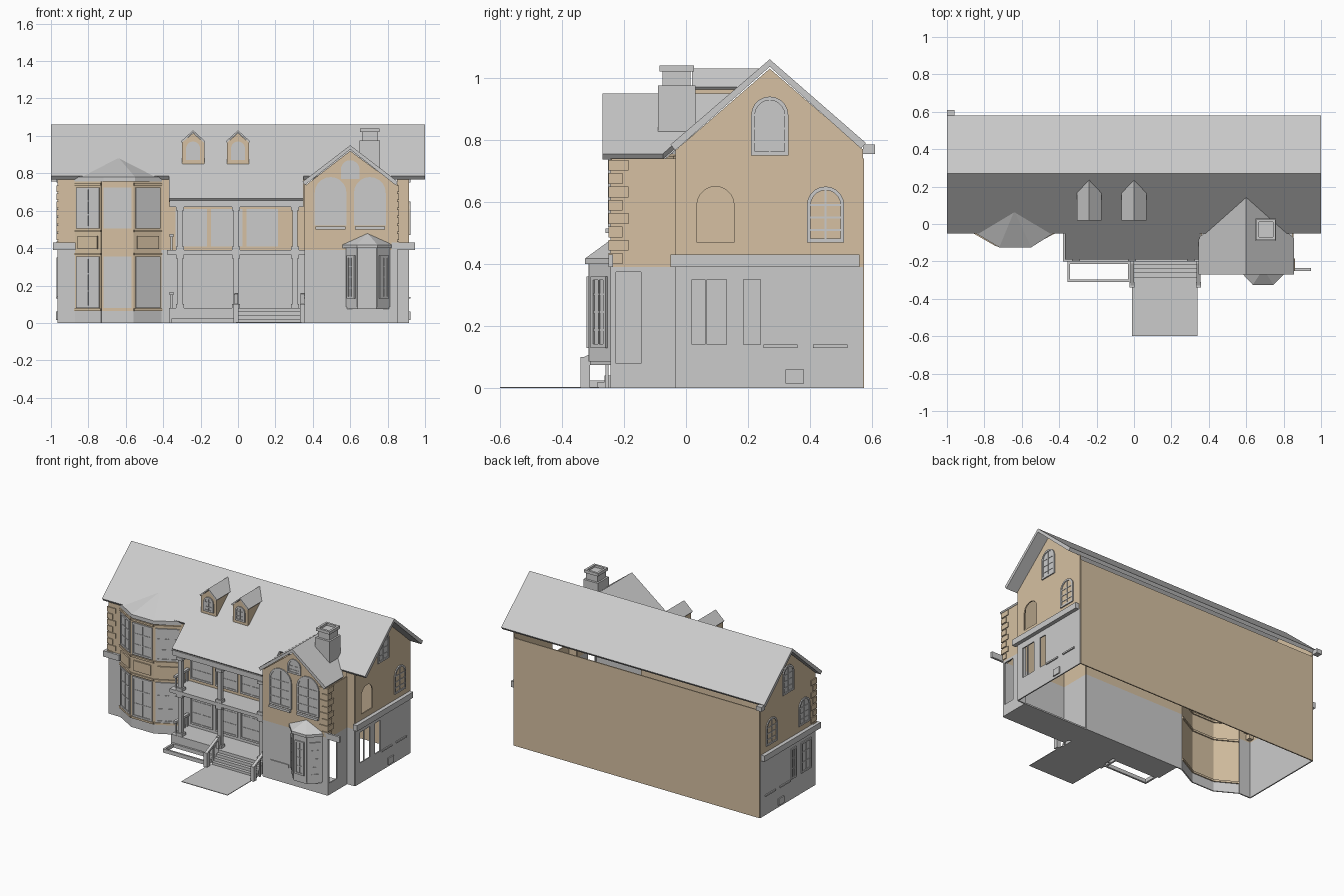
import bpy, bmesh, math
from mathutils import Matrix, Vector

if "Cube" in bpy.data.objects:
    bpy.data.objects.remove(bpy.data.objects["Cube"])


def material(name, rgb):
    m = bpy.data.materials.new(name)
    m.use_nodes = True
    m.diffuse_color = (*rgb, 1)
    m.node_tree.nodes["Principled BSDF"].inputs["Base Color"].default_value = (*rgb, 1)
    return m


GREY = material("pale grey", (0.6, 0.6, 0.6))
TAN = material("tan stone", (0.67, 0.53, 0.36))


def finish(name, bm, mat, thick=0, offset=0):
    me = bpy.data.meshes.new(name)
    bm.to_mesh(me)
    bm.free()
    me.materials.append(mat)
    ob = bpy.data.objects.new(name, me)
    bpy.context.scene.collection.objects.link(ob)
    if thick:
        mod = ob.modifiers.new("thickness", "SOLIDIFY")
        mod.thickness, mod.offset = thick, offset
    return ob


def box(name, x, y, z, mat=GREY):
    bm = bmesh.new()
    bmesh.ops.create_cube(bm, size=1)
    for v in bm.verts:
        v.co = [(a + b) / 2 + c * (b - a) for (a, b), c in zip((x, y, z), v.co)]
    return finish(name, bm, mat)


def sheet(name, verts, faces, mat=GREY, thick=0, offset=-1):
    bm = bmesh.new()
    vs = [bm.verts.new(v) for v in verts]
    for f in faces:
        bm.faces.new([vs[i] for i in f])
    bmesh.ops.recalc_face_normals(bm, faces=bm.faces)
    if thick and sum(f.normal.z for f in bm.faces) < 0:
        bmesh.ops.reverse_faces(bm, faces=bm.faces)
    return finish(name, bm, mat, thick, offset)


def slab(name, place, outline, mat=GREY, holes=(), thick=0.008, out=0):
    """Upright plate: place is (origin, direction), points are (along, height)."""
    (ox, oy), (dx, dy) = place
    bm = bmesh.new()
    for loop in (outline, *holes):
        vs = [bm.verts.new((u, v, out)) for u, v in loop]
        for i, v in enumerate(vs):
            bm.edges.new((vs[i - 1], v))
    bmesh.ops.triangle_fill(bm, use_beauty=True, edges=bm.edges[:], normal=(0, 0, 1))
    bm.normal_update()
    for f in bm.faces:
        if f.normal.z < 0:
            f.normal_flip()
    frame = Matrix(((dx, 0, dy, ox), (dy, 0, -dx, oy), (0, 1, 0, 0), (0, 0, 0, 1)))
    bm.transform(frame)
    return finish(name, bm, mat, thick)


def rect(u0, u1, z0, z1):
    return [(u0, z0), (u1, z0), (u1, z1), (u0, z1)]


def arch(u, w, z0, z1):
    r = w / 2
    return [(u - r, z0), (u + r, z0)] + [
        (u + r * math.cos(i * math.pi / 10), z1 - r + r * math.sin(i * math.pi / 10)) for i in range(11)]


def window(name, place, u, w, z0, z1, arched=False, pane=GREY, rows=3):
    shape = arch if arched else lambda c, s, a, b: rect(c - s / 2, c + s / 2, a, b)
    e = 0.012
    if pane:
        slab(name + "_pane", place, shape(u, w, z0, z1), pane, thick=0.003, out=0.005)
    slab(name + "_frame", place, shape(u, w, z0, z1), GREY, [shape(u, w - 2 * e, z0 + e, z1 - e)], 0.009, 0.007)
    slab(name + "_mullion", place, rect(u - 0.003, u + 0.003, z0, z1 - e), thick=0.008, out=0.006)
    top = z1 - w / 2 if arched else z1
    for i in range(1, rows + arched):
        z = z0 + (top - z0) * i / rows
        slab(name + "_bar", place, rect(u - w / 2 + e, u + w / 2 - e, z - 0.003, z + 0.003), thick=0.007, out=0.006)


def wall(name, place, u0, u1, top, mid=0.39, holes=()):
    slab("lower_" + name, place, rect(u0, u1, 0, mid), GREY, holes)
    slab("upper_" + name, place, rect(u0, u1, mid, top), TAN)


def slope_y(z):
    return 0.27 - (1.06 - z) / 0.86


def slope_z(y):
    return 1.06 - (0.27 - y) * 0.86


def gable_roof(name, x, half, y0, ze, zr, thick):
    verts = [(x - half, y0, ze), (x, y0, zr), (x + half, y0, ze),
             (x - half, slope_y(ze) + 0.01, ze), (x, slope_y(zr), zr), (x + half, slope_y(ze) + 0.01, ze)]
    sheet(name, verts, [(0, 1, 4, 3), (1, 2, 5, 4)], GREY, thick)


def hip_roof(name, eave, z0, z1, apex):
    n = len(eave)
    verts = [(*p, z) for z in (z0, z1) for p in eave] + [apex]
    faces = [tuple(range(n))] + [(i, (i + 1) % n, n + (i + 1) % n, n + i) for i in range(n)]
    sheet(name, verts, faces + [(n + i, n + (i + 1) % n, 2 * n) for i in range(n)])


def segments(pts):
    for a, b in zip(pts, pts[1:]):
        d = Vector(b) - Vector(a)
        yield (a, tuple(d.normalized())), d.length


# Main roof, with the front slope running down over the porch
front = [(-1, -0.05), (-0.37, -0.05), (-0.37, -0.19), (0.35, -0.19), (0.35, -0.05), (1, -0.05), (1, 0.27), (-1, 0.27)]
verts = [(x, y, slope_z(y)) for x, y in front] + [(1, 0.58, 0.79), (-1, 0.58, 0.79)]
sheet("main_roof", verts, [tuple(range(8)), (7, 6, 8, 9)], GREY, 0.024)
box("rear_eave_end", (-1, -0.96), (0.57, 0.61), (0.755, 0.785))

# End walls with gables, windows, bands and vents
for s, x, side in ((1, 0.91, "left"), (-1, -0.96, "right")):
    place = ((x, 0), (0, s))
    flip = lambda pts: [(s * y, z) for y, z in pts]
    low = [flip(rect(a, b, 0.14, 0.35)) for a, b in ((0.02, 0.062), (0.068, 0.13), (0.185, 0.24))]
    opening = flip(arch(0.095, 0.12, 0.47, 0.65))
    slab(side + "_lower_wall", place, flip(rect(-0.03, 0.57, 0, 0.39)), GREY, low if s > 0 else ())
    gable = flip([(-0.03, 0.39), (0.57, 0.39), (0.57, 0.77), (0.27, 1.03), (-0.03, 0.77)])
    slab(side + "_gable_wall", place, gable, TAN, [opening] if s > 0 else ())
    if s < 0:
        window(side + "_arched_window", place, s * 0.095, 0.12, 0.47, 0.65, True)
        for y, w in ((0.075, 0.11), (0.21, 0.055)):
            window(side + "_lower_window", place, s * y, w, 0.14, 0.35)
    window(side + "_rear_arched_window", place, s * 0.45, 0.12, 0.47, 0.65, True, TAN)
    window(side + "_gable_window", place, s * 0.27, 0.12, 0.75, 0.94, True)
    for a, b, z0, z1 in ((0.25, 0.36, 0.13, 0.14), (0.41, 0.52, 0.13, 0.14), (0.32, 0.38, 0.015, 0.06)):
        slab(side + "_vent", place, flip(rect(a, b, z0, z1)), out=0.008)
    edge = x + s * 0.03
    box(side + "_band", tuple(sorted((x, edge))), (-0.05, 0.56), (0.39, 0.43))

# Back wall and front wall pieces
slab("back_wall", ((0, 0.57), (-1, 0)), rect(-0.91, 0.96, 0, 0.74), TAN)
FRONT = ((0, -0.03), (1, 0))
for name, a, b, top in (("front_wall_right", -0.96, -0.87, 0.77), ("porch_wall", -0.41, 0.36, 0.77),
                        ("front_wall_left", 0.85, 0.91, 0.77)):
    wall(name, FRONT, a, b, top)
box("front_band", (-0.98, -0.87), (-0.05, -0.03), (0.39, 0.43))
for u in (-0.25, -0.06, 0.13):
    window("balcony_window", FRONT, u, 0.17, 0.41, 0.61)
    window("porch_window", FRONT, u, 0.17, 0.1, 0.34)

# Gabled wing
WING = ((0, -0.24), (1, 0))
slab("wing_lower_front", WING, rect(0.36, 0.85, 0, 0.39))
slab("wing_gable_front", WING, [(0.36, 0.39), (0.85, 0.39), (0.85, 0.735), (0.6, 0.92), (0.36, 0.735)], TAN)
wall("wing_outer_side", ((0.85, 0), (0, 1)), -0.24, -0.03, 0.74, holes=[rect(-0.225, -0.145, 0.08, 0.375)])
wall("wing_porch_side", ((0.36, 0), (0, -1)), 0.03, 0.24, 0.74)
gable_roof("wing_roof", 0.6, 0.255, -0.27, 0.755, 0.95, 0.022)
for u in (0.495, 0.705):
    window("wing_arched_window", WING, u, 0.17, 0.52, 0.78, True)
    box("wing_sill", (u - 0.08, u + 0.08), (-0.26, -0.24), (0.5, 0.515))
window("round_window", WING, 0.6, 0.1, 0.77, 0.87, True, rows=2)
slab("wing_vent", WING, rect(0.42, 0.56, 0.115, 0.135), out=0.006)
box("wing_floor", (0.36, 0.85), (-0.24, -0.03), (0, 0.01))
box("wing_band", (0.82, 0.945), (-0.25, -0.235), (0.39, 0.43))

# Corner quoins
for cx, cy, s in ((-0.96, -0.03, -1), (0.85, -0.24, 1)):
    for i in range(8):
        w, z = 0.035 + 0.02 * (i % 2), 0.4 + i * 0.043
        box("quoin", tuple(sorted((cx + s * 0.01, cx - s * w))), (cy - 0.01, cy + w), (z, z + 0.035), TAN)

# Small bay on the wing
pts = [(0.58, -0.24), (0.64, -0.31), (0.74, -0.31), (0.81, -0.24)]
for place, n in segments(pts):
    slab("wing_bay_wall", place, rect(0, n, 0.085, 0.41))
    window("wing_bay_window", place, n / 2, n - 0.03, 0.13, 0.36, rows=4)
sheet("wing_bay_base", [(*p, 0.085) for p in pts], [(0, 1, 2, 3)], GREY, 0.01)
hip_roof("wing_bay_roof", [(0.555, -0.24), (0.635, -0.325), (0.745, -0.325), (0.83, -0.24)],
         0.4, 0.418, (0.692, -0.24, 0.48))

# Two-storey bay
for place, n in segments([(-0.87, -0.03), (-0.73, -0.11), (-0.56, -0.11), (-0.41, -0.03)]):
    slab("bay_plinth", place, rect(0, n, 0, 0.07))
    slab("bay_wall", place, rect(0, n, 0.07, 0.76), TAN)
    window("bay_lower_window", place, n / 2, n - 0.02, 0.08, 0.355)
    window("bay_upper_window", place, n / 2, n - 0.02, 0.505, 0.725)
    slab("bay_panel", place, rect(0.02, n - 0.02, 0.395, 0.465), TAN, out=0.008)
    for z in (0.065, 0.362, 0.485, 0.735):
        slab("bay_moulding", place, rect(0, n, z, z + 0.013), TAN, thick=0.024)
hip_roof("bay_roof", [(-0.88, -0.03), (-0.72, -0.125), (-0.55, -0.125), (-0.4, -0.03)], 0.755, 0.78, (-0.64, 0.07, 0.885))

# Two-storey porch
box("porch_floor", (-0.37, 0.36), (-0.2, -0.03), (0, 0.08))
box("balcony_floor", (-0.38, 0.36), (-0.2, -0.03), (0.365, 0.39))
box("porch_beam", (-0.36, 0.35), (-0.19, -0.16), (0.62, 0.655))
box("porch_end_beam", (-0.365, -0.345), (-0.19, -0.03), (0.62, 0.655))
for x in (-0.31, -0.01, 0.305):
    for z0, z1 in ((0.08, 0.365), (0.39, 0.62)):
        box("column", (x - 0.013, x + 0.013), (-0.19, -0.164), (z0, z1))
        for z in (z0, z1 - 0.02):
            box("column_block", (x - 0.022, x + 0.022), (-0.198, -0.156), (z, z + 0.02))
for z in (0.08, 0.39):
    box("side_rail", (-0.365, -0.345), (-0.18, -0.03), (z + 0.07, z + 0.085))
    for i in range(5):
        y = -0.17 + i * 0.03
        box("side_baluster", (-0.36, -0.35), (y, y + 0.01), (z, z + 0.07))

# Entrance steps, rails, path and planting kerb
for i in range(4):
    box("step", (0, 0.335), (-0.285 + i * 0.022, -0.19), (0, 0.02 * (i + 1)))
for x in (-0.01, 0.345):
    box("stair_post", (x - 0.013, x + 0.013), (-0.34, -0.31), (0, 0.1))
    box("stair_top_post", (x - 0.01, x + 0.01), (-0.21, -0.19), (0.08, 0.16))
    box("stair_baluster", (x - 0.005, x + 0.005), (-0.26, -0.25), (0, 0.12))
    sheet("stair_rail", [(x + a, y, z) for y, z in ((-0.33, 0.1), (-0.2, 0.16)) for a in (-0.01, 0.01)],
          [(0, 1, 3, 2)], GREY, 0.014)
box("path", (-0.01, 0.34), (-0.6, -0.28), (0, 0.004))
for x, y in (((-0.355, -0.02), (-0.31, -0.297)), ((-0.355, -0.02), (-0.213, -0.2)),
             ((-0.355, -0.342), (-0.31, -0.2)), ((-0.033, -0.02), (-0.31, -0.2))):
    box("kerb", x, y, (0, 0.025))

# Dormers
for x in (-0.24, 0.0):
    place = ((x, 0.03), (1, 0))
    slab("dormer_front", place, [(-0.058, 0.845), (0.058, 0.845), (0.058, 0.965), (0, 1.015), (-0.058, 0.965)], TAN)
    window("dormer_window", place, 0, 0.075, 0.87, 0.97, True, rows=2)
    for s in (-0.058, 0.058):
        sheet("dormer_side", [(x + s, 0.03, 0.845), (x + s, 0.03, 0.965), (x + s, slope_y(0.965), 0.965)],
              [(0, 1, 2)], TAN, 0.004, 0)
    gable_roof("dormer_roof", x, 0.066, 0.02, 0.97, 1.03, 0.01)

# Chimney with an open cap
box("chimney_body", (0.65, 0.76), (-0.09, 0.03), (0.8, 0.975))
box("chimney_neck", (0.662, 0.748), (-0.075, 0.015), (0.975, 1.025))
for x, y in (((0.653, 0.668), (-0.085, 0.025)), ((0.742, 0.757), (-0.085, 0.025)),
             ((0.668, 0.742), (-0.085, -0.07)), ((0.668, 0.742), (0.01, 0.025))):
    box("chimney_cap", x, y, (1.02, 1.04))
